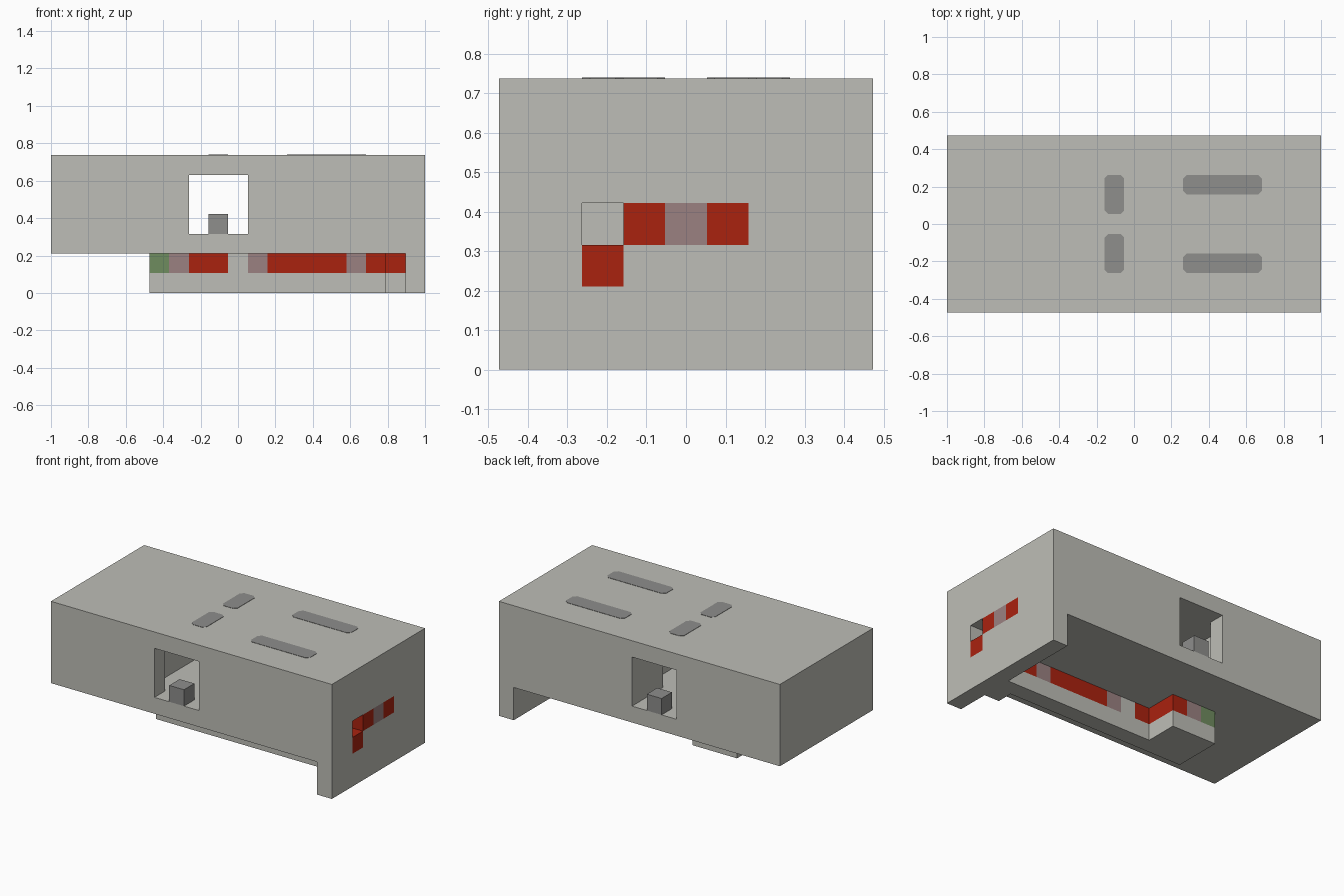
import bpy
import bmesh
from mathutils import Vector

if "Cube" in bpy.data.objects:
    bpy.data.objects.remove(bpy.data.objects["Cube"], do_unlink=True)

# The model sits on a block grid: 19 wide, 9 deep, 7 high
NX, NY, NZ = 19, 9, 7
U = 2 / NX


def srgb(hex_code):
    vals = [int(hex_code[i:i + 2], 16) / 255 for i in (0, 2, 4)]
    return [v / 12.92 if v < 0.04 else ((v + 0.055) / 1.055) ** 2.4 for v in vals] + [1]


def material(name, hex_code):
    m = bpy.data.materials.new(name)
    m.use_nodes = True
    m.diffuse_color = srgb(hex_code)
    m.node_tree.nodes["Principled BSDF"].inputs["Base Color"].default_value = srgb(hex_code)
    return m


STONE = material("pale stone", "BEBEB7")
DARK = material("dark stone", "8E8E8C")
RED = material("red", "AA220F")
PINK = material("greyish pink", "9B8181")
GREEN = material("moss green", "6F8C5F")

cells = {}


def fill(part, x, y, z):
    """Claim a box of blocks for a part; each range is (first, last). None empties it."""
    for i in range(x[0], x[1] + 1):
        for j in range(y[0], y[1] + 1):
            for k in range(z[0], z[1] + 1):
                cells[i, j, k] = part


def corner(i, j, k):
    return Vector(((i - NX / 2) * U, (j - NY / 2) * U, k * U))


# Main housing and its end wall
fill("housing", (0, 18), (0, 8), (2, 6))
fill("housing", (18, 18), (0, 8), (0, 1))

# Window tunnel through the housing and the room inside
fill(None, (7, 9), (0, 8), (3, 5))
fill(None, (6, 6), (1, 7), (3, 5))
fill(None, (10, 10), (3, 5), (3, 5))

# Pegs on both window sills
for row in (0, NY - 1):
    fill("window_pegs", (8, 8), (row, row), (3, 3))

# Stepped track on the end wall
fill(None, (18, 18), (2, 2), (3, 3))
fill("red_track", (18, 18), (2, 2), (2, 2))
fill("red_track", (18, 18), (3, 5), (3, 3))
fill("pink_track", (18, 18), (4, 4), (3, 3))

# Shelf hanging under the housing
fill("shelf", (5, 7), (3, 5), (0, 0))
fill("shelf", (8, 17), (3, 3), (0, 0))
fill("shelf", (17, 17), (2, 2), (0, 0))

# Coloured track running along the shelf
fill("red_track", (7, 7), (3, 5), (1, 1))
fill("red_track", (8, 17), (3, 3), (1, 1))
fill("red_track", (17, 17), (2, 2), (1, 1))
fill("green_track", (5, 5), (3, 5), (1, 1))
fill("pink_track", (6, 6), (3, 5), (1, 1))
fill("shelf", (9, 9), (3, 3), (1, 1))
for i in (10, 15):
    fill("pink_track", (i, i), (3, 3), (1, 1))


def build(name, mat):
    """Mesh the outer faces of every block that belongs to the part."""
    bm = bmesh.new()
    for cell, part in cells.items():
        if part != name:
            continue
        for axis in range(3):
            for side in (0, 1):
                step = [0, 0, 0]
                step[axis] = 2 * side - 1
                if cells.get(tuple(c + s for c, s in zip(cell, step))):
                    continue
                a, b = (axis + 1) % 3, (axis + 2) % 3
                loop = []
                for u, v in ((0, 0), (1, 0), (1, 1), (0, 1)):
                    p = list(cell)
                    p[axis] += side
                    p[a] += u
                    p[b] += v
                    loop.append(bm.verts.new(corner(*p)))
                bm.faces.new(loop if side else loop[::-1])
    bmesh.ops.remove_doubles(bm, verts=bm.verts, dist=U / 100)
    finish(name, bm, mat)


def finish(name, bm, mat):
    mesh = bpy.data.meshes.new(name)
    bm.to_mesh(mesh)
    bm.free()
    mesh.materials.append(mat)
    bpy.context.collection.objects.link(bpy.data.objects.new(name, mesh))


for part, mat in (("housing", STONE), ("shelf", STONE), ("window_pegs", DARK),
                  ("red_track", RED), ("pink_track", PINK), ("green_track", GREEN)):
    build(part, mat)


# Dark marks with clipped corners on the roof
def roof_mark(name, x0, x1, y0, y1):
    lo, hi = corner(x0, y0, NZ), corner(x1, y1, NZ)
    c = 0.02
    outline = [(lo.x + c, lo.y), (hi.x - c, lo.y), (hi.x, lo.y + c), (hi.x, hi.y - c),
               (hi.x - c, hi.y), (lo.x + c, hi.y), (lo.x, hi.y - c), (lo.x, lo.y + c)]
    bm = bmesh.new()
    face = bm.faces.new([bm.verts.new((x, y, lo.z - 0.001)) for x, y in outline])
    top = bmesh.ops.extrude_face_region(bm, geom=[face])
    moved = [g for g in top["geom"] if isinstance(g, bmesh.types.BMVert)]
    bmesh.ops.translate(bm, verts=moved, vec=(0, 0, 0.003))
    bmesh.ops.recalc_face_normals(bm, faces=bm.faces)
    finish(name, bm, DARK)


roof_mark("front_short_mark", 8, 9, 2, 4)
roof_mark("back_short_mark", 8, 9, 5, 7)
roof_mark("front_long_mark", 12, 16, 2, 3)
roof_mark("back_long_mark", 12, 16, 6, 7)
